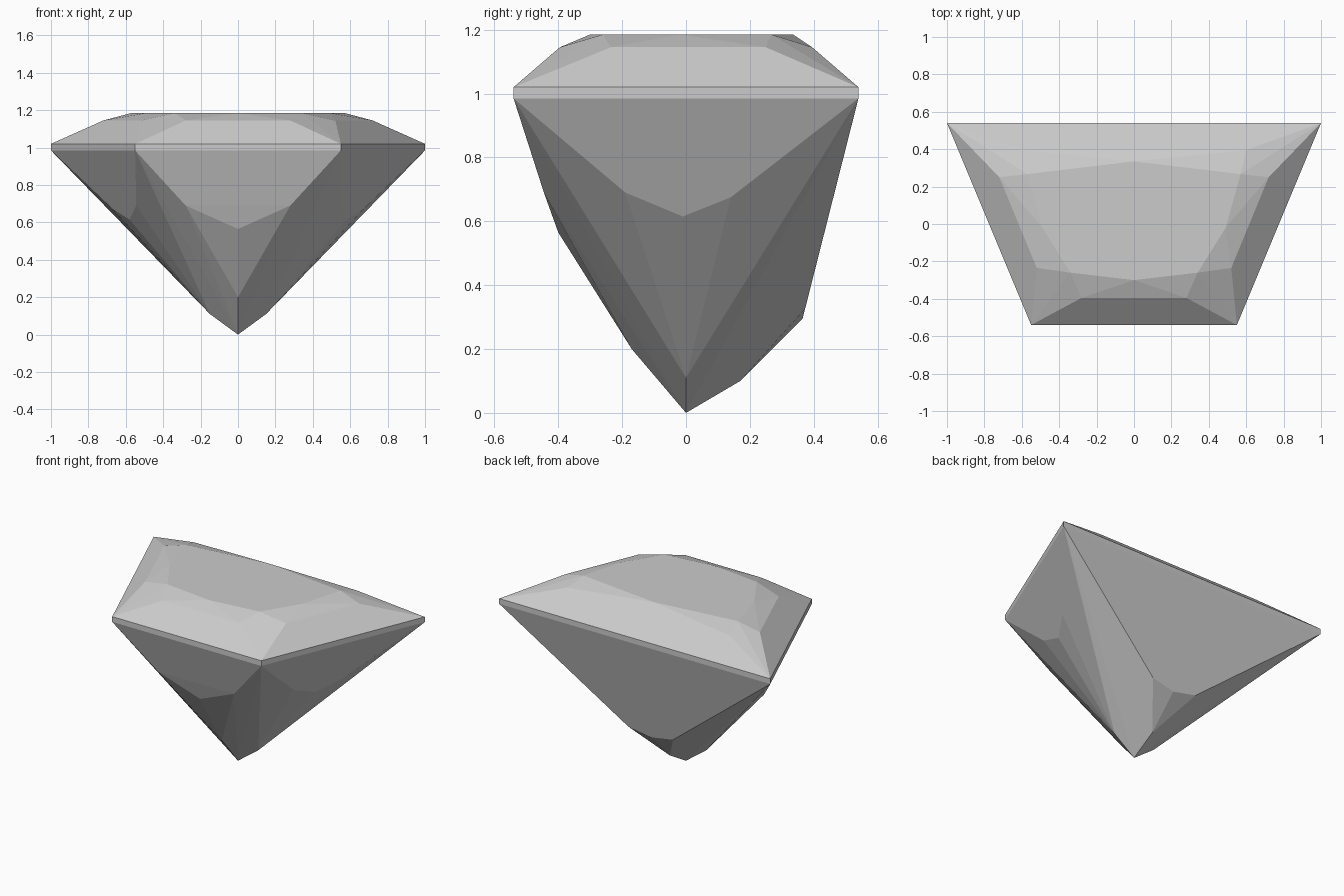
import bpy
import bmesh
import math

cube = bpy.data.objects.get("Cube")
if cube:
    bpy.data.objects.remove(cube)

stone = bpy.data.materials.new("pale grey stone")
stone.use_nodes = True
GREY = (0.6, 0.6, 0.6, 1)
stone.diffuse_color = GREY
stone.node_tree.nodes["Principled BSDF"].inputs["Base Color"].default_value = GREY


def mirrored(points):
    """Every point together with its twin across x = 0."""
    return [(s * x, y, z) for x, y, z in points for s in ((1, -1) if x else (1,))]


def level(outline, z):
    return [(x, y, z) for x, y in outline]


# Trapezoid outline of the girdle band
girdle = [(1, 0.54), (0.55, -0.54)]

# Crown: upper breaks of the main facets, then the eight-sided table
crown_breaks = [(0.6, 0.395), (0.72, 0.25), (0.52, -0.235), (0.28, -0.395)]
table = [(0, 0.335), (0.57, 0.267), (0.49, -0.02), (0.34, -0.26), (0, -0.3)]

# Pavilion: chevron-shaped lower ends of the main facets
front_chevron = [(0.28, -0.445, 0.69), (0, -0.4, 0.565)]
side_chevron = [(0.544, -0.19, 0.69), (0.58, -0.01, 0.615), (0.674, 0.14, 0.675)]
back_chevron = [(0.165, 0.373, 0.326), (0, 0.365, 0.295)]

# Point of the stone and the shallow tip facets around it
tip = [(0, 0, 0), (0.15, 0, 0.11), (0, 0.17, 0.1), (0, -0.17, 0.2)]

points = mirrored(
    level(girdle, 1.02) + level(girdle, 0.985)
    + level(crown_breaks, 1.145) + level(table, 1.185)
    + front_chevron + side_chevron + back_chevron + tip
)

# The cut stone is the convex solid spanned by its facet corners
bm = bmesh.new()
for p in points:
    bm.verts.new(p)
hull = bmesh.ops.convex_hull(bm, input=bm.verts[:])
inside = {v for v in hull["geom_interior"] if isinstance(v, bmesh.types.BMVert)}
bmesh.ops.delete(bm, geom=list(inside), context="VERTS")
bmesh.ops.dissolve_limit(bm, angle_limit=math.radians(1.5),
                         verts=bm.verts[:], edges=bm.edges[:])
bmesh.ops.recalc_face_normals(bm, faces=bm.faces[:])

mesh = bpy.data.meshes.new("cut_gemstone")
bm.to_mesh(mesh)
bm.free()
mesh.materials.append(stone)
gem = bpy.data.objects.new("cut_gemstone", mesh)
bpy.context.collection.objects.link(gem)
